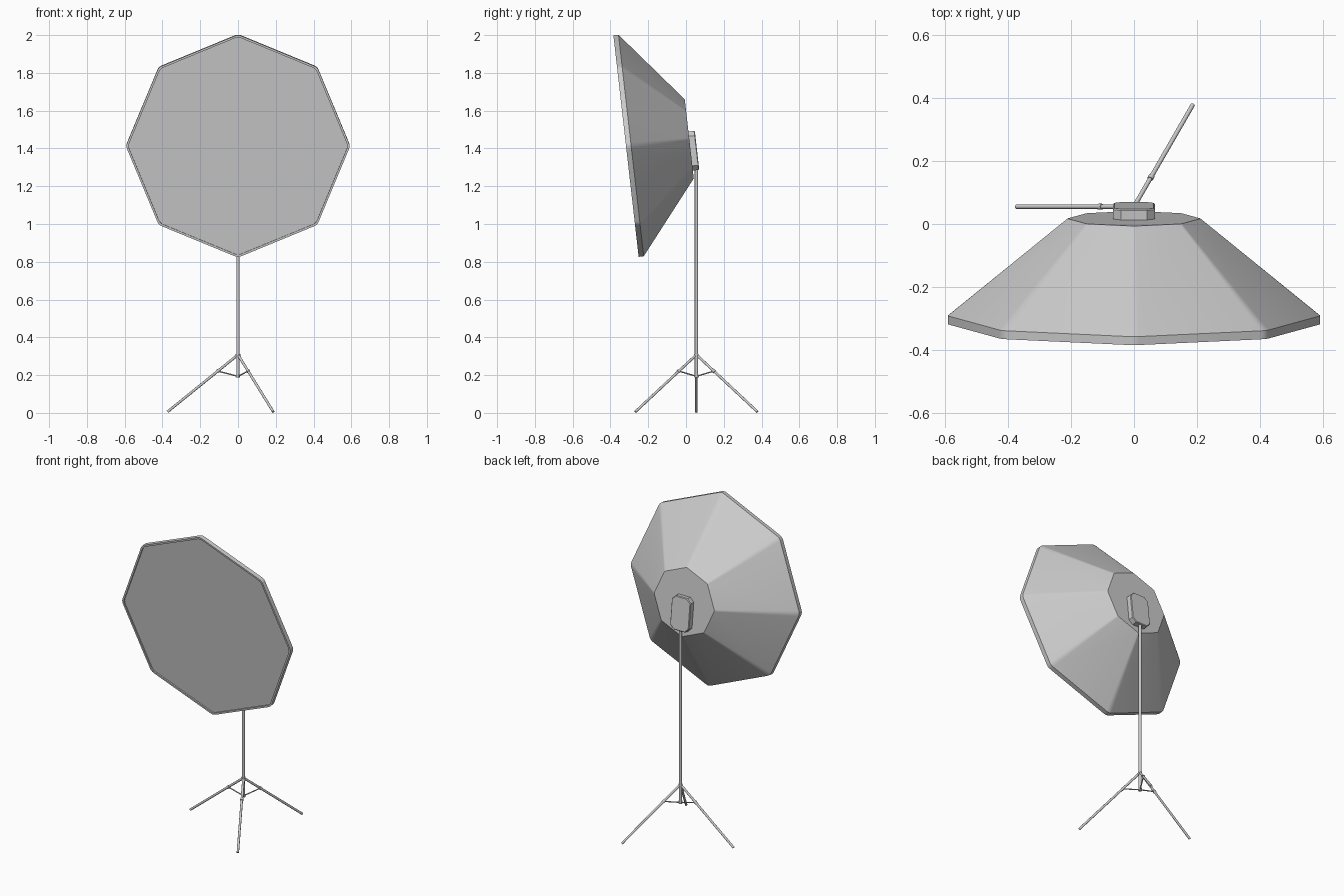
import bpy, bmesh, math
from mathutils import Vector, Matrix

if "Cube" in bpy.data.objects:
    bpy.data.objects.remove(bpy.data.objects["Cube"])

TILT = math.radians(6.5)
FRAME = Matrix.Translation((0, -0.3175, 1.4125)) @ Matrix.Rotation(TILT, 4, 'X')
POLE_Y = 0.055


def finish(bm, name, matrix=Matrix(), angle=25):
    bmesh.ops.recalc_face_normals(bm, faces=bm.faces)
    me = bpy.data.meshes.new(name)
    bm.to_mesh(me)
    bm.free()
    ob = bpy.data.objects.new(name, me)
    bpy.context.collection.objects.link(ob)
    ob.matrix_world = matrix
    bpy.ops.object.select_all(action='DESELECT')
    bpy.context.view_layer.objects.active = ob
    ob.select_set(True)
    bpy.ops.object.shade_smooth_by_angle(angle=math.radians(angle))
    return ob


def loft(loops, name, matrix, angle=25):
    """Skin a list of point loops and cap both ends."""
    bm = bmesh.new()
    rings = [[bm.verts.new(p) for p in loop] for loop in loops]
    n = len(rings[0])
    for a, b in zip(rings, rings[1:]):
        for i in range(n):
            j = (i + 1) % n
            bm.faces.new((a[i], a[j], b[j], b[i]))
    bm.faces.new(rings[0])
    bm.faces.new(rings[-1])
    return finish(bm, name, matrix, angle)


def octagon(r, y):
    """Octagon in the local xz plane with slightly rounded corners."""
    cs = [Vector((r * math.sin(k * math.pi / 4), y, r * math.cos(k * math.pi / 4)))
          for k in range(8)]
    pts = []
    for k, c in enumerate(cs):
        a, b = c.lerp(cs[k - 1], 0.04), c.lerp(cs[(k + 1) % 8], 0.04)
        for t in (0, 0.33, 0.67, 1):
            pts.append(a * (1 - t) ** 2 + c * 2 * t * (1 - t) + b * t * t)
    return pts


def rod(name, p, q, r, sides=12):
    p, q = Vector(p), Vector(q)
    bm = bmesh.new()
    bmesh.ops.create_cone(bm, cap_ends=True, segments=sides, radius1=r, radius2=r,
                          depth=(q - p).length)
    rot = (q - p).to_track_quat('Z', 'Y').to_matrix().to_4x4()
    return finish(bm, name, Matrix.Translation((p + q) / 2) @ rot, 40)


# Softbox shell: recessed front panel, lip, rim band, tapered sides, back panel
profile = [(0.582, 0.008), (0.582, 0), (0.594, 0), (0.594, 0.027), (0.212, 0.337)]
loft([octagon(r, y) for r, y in profile], "softbox_shell", FRAME)


# Lamp head plate on the back, with clipped corners and a chamfered rear edge
def plate_loop(w, h, c, y):
    q = [(w - c, h), (w, h - c), (w, c - h), (w - c, -h),
         (c - w, -h), (-w, c - h), (-w, h - c), (c - w, h)]
    return [(x, y, z) for x, z in q]


plate = FRAME @ Matrix.Translation((0, 0.337, -0.065))
loft([plate_loop(0.066, 0.104, 0.025, -0.002), plate_loop(0.066, 0.104, 0.025, 0.030),
      plate_loop(0.062, 0.100, 0.0235, 0.034)], "lamp_plate", plate, 20)

# Stand pole and collars
rod("stand_pole", (0, POLE_Y, 0.19), (0, POLE_Y, 1.30), 0.009)
rod("leg_hub", (0, POLE_Y, 0.29), (0, POLE_Y, 0.312), 0.012)
rod("brace_hub", (0, POLE_Y, 0.188), (0, POLE_Y, 0.204), 0.011)

# Three legs with collars and braces
for i, deg in enumerate((180, 60, -60)):
    d = Vector((math.cos(math.radians(deg)), math.sin(math.radians(deg)), 0))

    def at(r, z):
        return d * r + Vector((0, POLE_Y, z))

    top, foot = at(0.006, 0.303), at(0.373, 0.006)
    rod(f"leg_{i}", top, foot, 0.007)
    rod(f"leg_collar_{i}", top.lerp(foot, 0.26), top.lerp(foot, 0.29), 0.0095)
    rod(f"brace_{i}", at(0.005, 0.195), top.lerp(foot, 0.275), 0.0035, 8)
